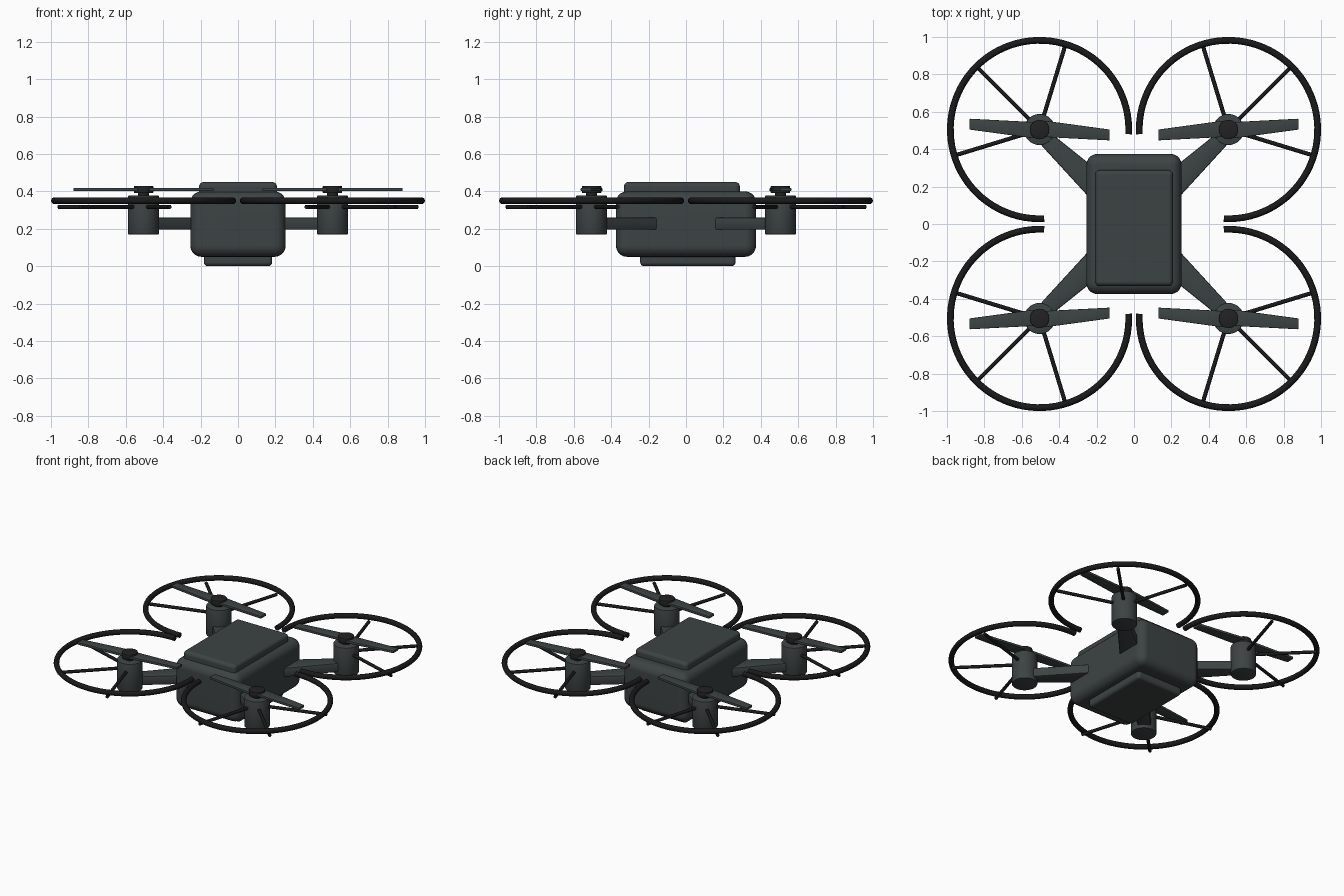
import bpy, bmesh, math
from mathutils import Vector, Matrix

if "Cube" in bpy.data.objects:
    bpy.data.objects.remove(bpy.data.objects["Cube"])


def material(name, rgb):
    m = bpy.data.materials.new(name)
    m.diffuse_color = (*rgb, 1)
    m.use_nodes = True
    m.node_tree.nodes["Principled BSDF"].inputs["Base Color"].default_value = m.diffuse_color
    return m


GREY = material("slate grey", (0.046, 0.056, 0.056))
BLACK = material("guard black", (0.010, 0.010, 0.011))
CAP = material("cap black", (0.016, 0.016, 0.016))


def finish(bm, name, mat, angle=35):
    bmesh.ops.recalc_face_normals(bm, faces=bm.faces)
    me = bpy.data.meshes.new(name)
    bm.to_mesh(me)
    bm.free()
    me.materials.append(mat)
    ob = bpy.data.objects.new(name, me)
    bpy.context.collection.objects.link(ob)
    bpy.ops.object.select_all(action='DESELECT')
    ob.select_set(True)
    bpy.context.view_layer.objects.active = ob
    bpy.ops.object.shade_smooth_by_angle(angle=math.radians(angle))
    return ob


def bevel(bm, edges, width, segments):
    bmesh.ops.bevel(bm, geom=list(edges), offset=width, segments=segments,
                    profile=0.5, affect='EDGES', clamp_overlap=True)


def rounded_box(name, lo, hi, width, mat):
    lo, hi = Vector(lo), Vector(hi)
    bm = bmesh.new()
    bmesh.ops.create_cube(bm, size=1)
    bmesh.ops.scale(bm, vec=hi - lo, verts=bm.verts)
    bmesh.ops.translate(bm, vec=(lo + hi) / 2, verts=bm.verts)
    bevel(bm, bm.edges, width, 5)
    ob = finish(bm, name, mat)
    ob.modifiers.new("weighted normals", 'WEIGHTED_NORMAL').keep_sharp = True


def prism(name, outline, z0, z1, mat, width):
    bm = bmesh.new()
    face = bm.faces.new([bm.verts.new((x, y, z0)) for x, y in outline])
    out = bmesh.ops.extrude_face_region(bm, geom=[face])
    top = [v for v in out["geom"] if isinstance(v, bmesh.types.BMVert)]
    bmesh.ops.translate(bm, vec=(0, 0, z1 - z0), verts=top)
    bevel(bm, bm.edges, width, 2)
    finish(bm, name, mat)


def cylinder(name, a, b, r, mat, sides=32, width=0):
    a, b = Vector(a), Vector(b)
    bm = bmesh.new()
    turn = (b - a).to_track_quat('Z', 'Y').to_matrix().to_4x4()
    bmesh.ops.create_cone(bm, cap_ends=True, segments=sides, radius1=r, radius2=r,
                          depth=(b - a).length,
                          matrix=Matrix.Translation((a + b) / 2) @ turn)
    if width:
        rims = [e for e in bm.edges if any(len(f.verts) > 4 for f in e.link_faces)]
        bevel(bm, rims, width, 2)
    finish(bm, name, mat)


def arc_tube(name, centre, radius, r, start, end, mat, steps=64, sides=12):
    bm = bmesh.new()
    loops = []
    for i in range(steps + 1):
        t = start + (end - start) * i / steps
        loop = []
        for j in range(sides):
            p = 2 * math.pi * j / sides
            d = radius + r * math.cos(p)
            loop.append(bm.verts.new((centre[0] + d * math.cos(t),
                                      centre[1] + d * math.sin(t),
                                      centre[2] + r * math.sin(p))))
        loops.append(loop)
    for a, b in zip(loops, loops[1:]):
        for j in range(sides):
            k = (j + 1) % sides
            bm.faces.new((a[j], a[k], b[k], b[j]))
    bm.faces.new(loops[0])
    bm.faces.new(loops[-1])
    finish(bm, name, mat)


# Central body with raised lid and belly plate
rounded_box("body", (-0.255, -0.375, 0.05), (0.255, 0.375, 0.40), 0.06, GREY)
rounded_box("top_lid", (-0.208, -0.332, 0.36), (0.208, 0.288, 0.45), 0.025, GREY)
rounded_box("belly_plate", (-0.183, -0.245, 0.0), (0.183, 0.265, 0.10), 0.022, GREY)

C = 0.505            # motor distance along x and y
RING = 0.477         # guard centreline radius

for sx in (-1, 1):
    for sy in (-1, 1):
        tag = ("front" if sy < 0 else "back") + ("_left" if sx < 0 else "_right")
        x, y = sx * C, sy * C

        # Tapered arm
        arm = [(0.18, 0.075), (0.255, 0.158), (0.495, 0.42), (0.53, 0.47),
               (0.49, 0.51), (0.43, 0.475), (0.255, 0.335), (0.18, 0.275)]
        prism("arm_" + tag, [(sx * u, sy * v) for u, v in arm], 0.195, 0.26, GREY, 0.008)

        # Motor, shaft and cap
        cylinder("motor_" + tag, (x, y, 0.17), (x, y, 0.377), 0.083, GREY, 32, 0.004)
        cylinder("shaft_" + tag, (x, y, 0.37), (x, y, 0.40), 0.03, CAP, 24)
        cylinder("motor_cap_" + tag, (x, y, 0.39), (x, y, 0.43), 0.052, CAP, 32, 0.004)

        # Two swept propeller blades
        blade = [(0.03, -0.047), (0.375, 0.0), (0.375, 0.058), (0.03, 0.04)]
        for k, side in ((1, "outer"), (-1, "inner")):
            prism(f"blade_{side}_{tag}",
                  [(x + k * sx * u, y + k * sy * v) for u, v in blade],
                  0.401, 0.418, GREY, 0.003)

        # Open guard ring facing away from the body, with three spokes
        out = math.atan2(sy, sx)
        half = math.radians(138)
        arc_tube("guard_ring_" + tag, (x, y, 0.35), RING, 0.018,
                 out - half, out + half, BLACK)
        for i, off in enumerate((-62, 0, 62)):
            t = out + math.radians(off)
            d = Vector((math.cos(t), math.sin(t), 0))
            hub = Vector((x, y, 0.317))
            cylinder(f"guard_spoke_{i + 1}_{tag}", hub + d * 0.06, hub + d * RING,
                     0.011, BLACK, 12)
